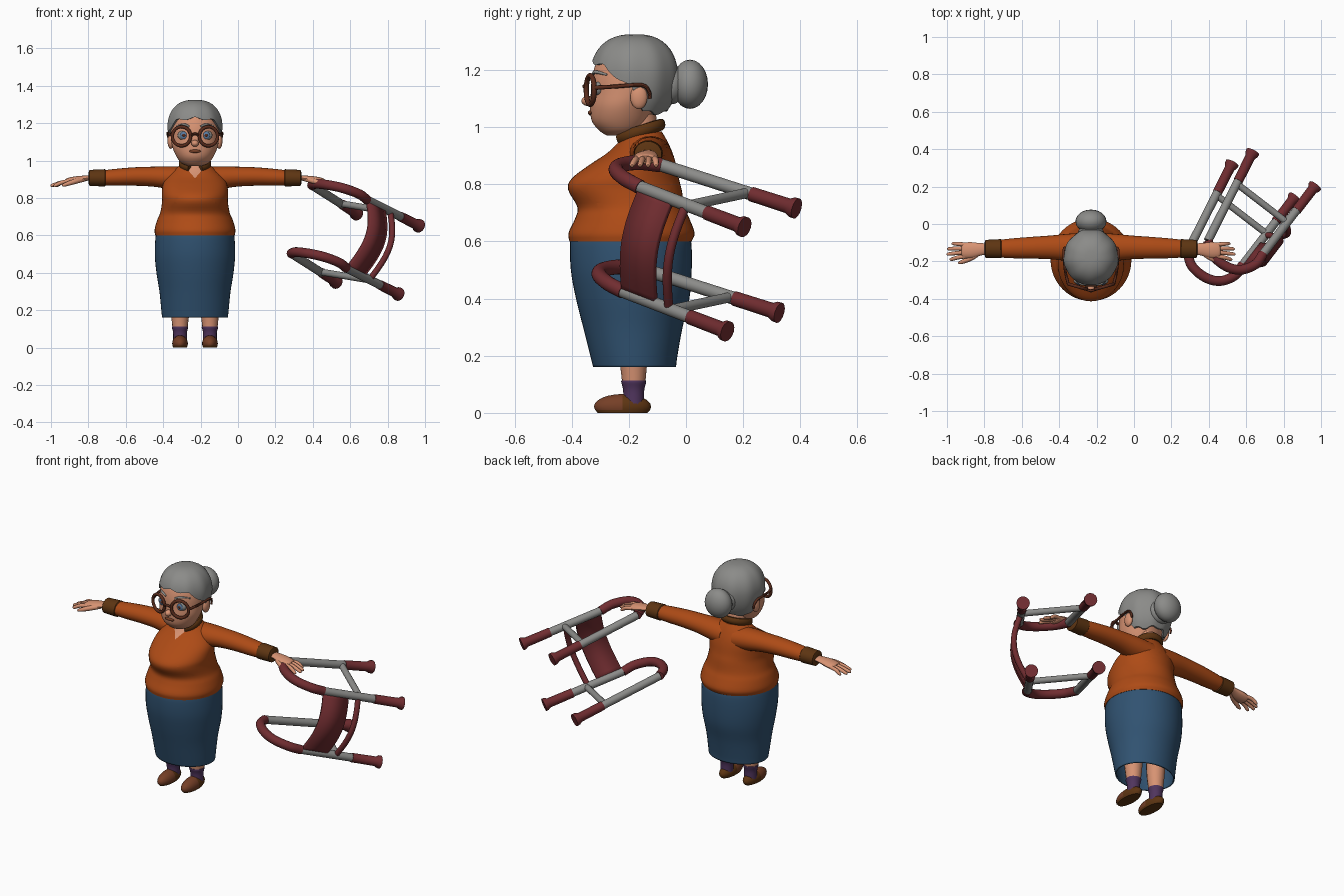
import bpy, bmesh, math
from mathutils import Vector, Matrix

cube = bpy.data.objects.get("Cube")
if cube:
    bpy.data.objects.remove(cube)

CX = -0.23  # centre line of the figure
parts = []


def material(name, r, g, b):
    m = bpy.data.materials.new(name)
    m.use_nodes = True
    m.diffuse_color = (r, g, b, 1)
    bsdf = next(n for n in m.node_tree.nodes if n.type == 'BSDF_PRINCIPLED')
    bsdf.inputs["Base Color"].default_value = (r, g, b, 1)
    bsdf.inputs["Roughness"].default_value = 0.8
    return m


ORANGE = material("sweater orange", .42, .07, .008)
TRIM = material("trim brown", .11, .035, .006)
SKIN = material("skin", .68, .29, .17)
GREY = material("grey", .26, .26, .25)
BLUE = material("skirt blue", .03, .085, .165)
RED = material("dark red", .165, .026, .03)
PURPLE = material("sock purple", .08, .035, .11)
SHOE = material("shoe brown", .18, .05, .02)
FRAME = material("frame brown", .1, .025, .012)
EYE = material("eye blue", .1, .2, .36)


def finish(name, bm, *mats):
    bmesh.ops.recalc_face_normals(bm, faces=bm.faces)
    me = bpy.data.meshes.new(name)
    bm.to_mesh(me)
    bm.free()
    for m in mats:
        me.materials.append(m)
    ob = bpy.data.objects.new(name, me)
    bpy.context.scene.collection.objects.link(ob)
    parts.append(ob)
    return ob


def spline(rows, k):
    """Catmull-Rom resampling of equal-length rows."""
    rows = [Vector(r) for r in rows]
    out = []
    for i in range(len(rows) - 1):
        b, c = rows[i], rows[i + 1]
        a = rows[i - 1] if i else b * 2 - c
        d = rows[i + 2] if i + 2 < len(rows) else c * 2 - b
        for j in range(k):
            t = j / k
            out.append(0.5 * (b * 2 + (c - a) * t + (a * 2 - b * 5 + c * 4 - d) * t * t
                              + (b * 3 - a - c * 3 + d) * t ** 3))
    return out + [rows[-1]]


def skin_rings(rings, caps):
    """Bridge rings of points with quads."""
    bm = bmesh.new()
    vs = [[bm.verts.new(p) for p in ring] for ring in rings]
    n = len(vs[0])
    for lo, hi in zip(vs, vs[1:]):
        for i in range(n):
            bm.faces.new((lo[i], lo[(i + 1) % n], hi[(i + 1) % n], hi[i]))
    if caps:
        bm.faces.new(vs[0])
        bm.faces.new(vs[-1])
    return bm


def loft(rows, caps=True, n=48, k=4):
    """Upright body: rows of height, front y, back y, half width."""
    rings = []
    for z, f, b, w in spline(rows, k):
        rings.append([(CX + w * math.cos(a), (f + b) / 2 + (b - f) / 2 * math.sin(a), z)
                      for a in (2 * math.pi * i / n for i in range(n))])
    return skin_rings(rings, caps)


def tube(name, rows, mat, k=4, n=16, flat=1.0):
    """Tube along rows of x, y, z, radius; flat scales its height."""
    rows = spline(rows, k)
    pts = [Vector(r[:3]) for r in rows]
    along = (pts[-1] - pts[0]).normalized()
    up = Vector((0, 1, 0)) if abs(along.z) > .75 else Vector((0, 0, 1))
    rings = []
    for i, p in enumerate(pts):
        t = (pts[min(i + 1, len(pts) - 1)] - pts[max(i - 1, 0)]).normalized()
        side = t.cross(up).normalized()
        top = side.cross(t)
        rings.append([p + rows[i][3] * (side * math.cos(a) + top * math.sin(a) * flat)
                      for a in (2 * math.pi * j / n for j in range(n))])
    return finish(name, skin_rings(rings, True), mat)


def ball(name, centre, size, mat, segs=24):
    bm = bmesh.new()
    bmesh.ops.create_uvsphere(bm, u_segments=segs, v_segments=segs // 2, radius=1)
    place = Matrix.Translation(Vector(centre)) @ Matrix.Diagonal((*size, 1))
    bmesh.ops.transform(bm, matrix=place, verts=bm.verts)
    return finish(name, bm, mat)


# Skirt, an open shell
skirt = finish("skirt", loft([(.62, -.39, 0, .2), (.6, -.405, .018, .21), (.5, -.403, .02, .215),
                              (.4, -.385, .012, .206), (.3, -.36, -.012, .19), (.2, -.335, -.03, .18),
                              (.16, -.325, -.035, .176)], caps=False), BLUE)
skirt.modifiers.new("cloth", 'SOLIDIFY').thickness = .008

# Sweater body with a V neck cut into its front
bm = loft([(.6, -.408, .02, .212), (.63, -.411, .03, .216), (.68, -.388, .012, .203), (.72, -.38, -.005, .186),
           (.78, -.412, -.015, .176), (.82, -.4, -.025, .177), (.87, -.335, -.035, .172),
           (.91, -.275, -.047, .15), (.95, -.235, -.065, .11), (.985, -.215, -.085, .07)])
tip = Vector((CX, 0, .905))
for s in (-1, 1):
    bmesh.ops.bisect_plane(bm, geom=bm.verts[:] + bm.edges[:] + bm.faces[:], plane_co=tip, plane_no=(s, 0, -.85))
for f in bm.faces:
    c = f.calc_center_median()
    if c.y < -.16 and abs(c.x - CX) < (c.z - tip.z) * .85:
        f.material_index = 1
finish("sweater", bm, ORANGE, SKIN)

# Neck and collar
tube("neck", [(CX, -.15, .93, .06), (CX, -.165, 1.04, .06)], SKIN)
collar = []
for i in range(13):
    a = math.radians(24 + 312 * i / 12)
    collar.append((CX + .072 * math.sin(a), -.163 - .076 * math.cos(a),
                   .985 - .024 * math.cos(a), .015))
tube("collar", collar, TRIM, k=3, n=10, flat=1.4)

# Head
finish("head", loft([(.97, -.275, -.21, .03), (.985, -.3, -.16, .07), (1.02, -.329, -.13, .098),
                     (1.07, -.336, -.11, .12), (1.12, -.333, -.075, .128), (1.18, -.328, -.06, .129),
                     (1.24, -.305, -.07, .115), (1.29, -.25, -.1, .07)]), SKIN)
ball("nose", (CX, -.343, 1.092), (.02, .023, .018), SKIN)
ball("lips", (CX, -.334, 1.05), (.032, .009, .009), SHOE)


def hairline(deg):
    marks = [(0, 1.228), (45, 1.215), (72, 1.16), (86, 1.14), (104, 1.06), (130, 1.045), (181, 1.06)]
    for (a, p), (b, q) in zip(marks, marks[1:]):
        if deg <= b:
            return p + (q - p) * (deg - a) / (b - a)


def hair_height(level):
    """Half height of the hair cap above or below its widest level."""
    return .14 if level > 0 else .18


# Hair cap reaching down to the hairline, with a turned-in edge
rings = []
for j in range(1, 18):
    ring = []
    for i in range(72):
        a = math.radians(i * 5)
        drop = hairline(abs((i * 5 + 180) % 360 - 180)) + .005 * math.cos(9 * a) - 1.185
        phi = math.acos(drop / hair_height(drop)) * min(j, 16) / 16
        c = math.cos(phi)
        r = math.sin(phi) ** .78 * (1 + .012 * math.cos(9 * a) * math.sin(phi)) * (.9 if j == 17 else 1)
        ring.append((CX + .146 * r * math.sin(a), -.18 - .153 * r * math.cos(a), 1.185 + hair_height(c) * c))
    rings.append(ring)
bm = skin_rings(rings, False)
bmesh.ops.holes_fill(bm, edges=[e for e in bm.edges if e.is_boundary and e.verts[0].co.z > 1.3])
finish("hair", bm, GREY)
ball("hair_bun", (CX, .014, 1.15), (.083, .063, .086), GREY)
ball("bun_base", (CX, -.05, 1.15), (.07, .05, .07), GREY)

# Walking frame: two bent tubes offset from each other
OFFSET = Vector((-.11, -.06, -.365))
FRONT_FOOT, BACK_FOOT = Vector((.97, .205, .65)), Vector((.636, .387, .715))
FRONT_TOP, BACK_TOP = Vector((.69, -.16, .79)), Vector((.395, -.09, .868))
GRIP = [FRONT_TOP, (.65, -.215, .82), (.57, -.245, .85), (.49, -.225, .868), (.42, -.165, .876), BACK_TOP]


def bar(name, points, radius, mat, shift, k=1):
    tube(name, [(*(Vector(p) + shift), radius) for p in points], mat, k=k)


for level, shift in (("upper", Vector()), ("lower", OFFSET)):
    bar(level + "_grip", GRIP, .026, RED, shift, k=5)
    for end, foot, top, share in (("front", FRONT_FOOT, FRONT_TOP, .36), ("back", BACK_FOOT, BACK_TOP, .33)):
        joint = foot.lerp(top, share)
        bar(f"{level}_{end}_tube", (joint, top), .023, GREY, shift)
        steps = ((0, .037), (.03, .036), (.06, .027), (share, .026))
        tube(f"{level}_{end}_foot", [(*(foot.lerp(top, t) + shift), r) for t, r in steps], RED, k=1)
    bar(level + "_brace", (BACK_FOOT.lerp(BACK_TOP, .36), FRONT_FOOT.lerp(FRONT_TOP, .54)), .018, GREY, shift)

# Bowed panel and bar joining the two bent tubes
BOW = Vector((.055, -.03, 0))
along = (FRONT_FOOT - FRONT_TOP).normalized()


def bowed(start):
    return [start + OFFSET * (i / 12) + BOW * math.sin(math.pi * i / 12) for i in range(13)]


bar("cross_bar", bowed(FRONT_FOOT.lerp(FRONT_TOP, .56)), .016, RED, Vector())
bm = bmesh.new()
rows = [[bm.verts.new(p + along * w) for w in (-.075, .075)] for p in bowed(FRONT_FOOT.lerp(FRONT_TOP, .84))]
for (a, b), (c, d) in zip(rows, rows[1:]):
    bm.faces.new((a, b, d, c))
panel = finish("cross_panel", bm, RED)
solid = panel.modifiers.new("plate", 'SOLIDIFY')
solid.thickness, solid.offset = .022, 0

# Everything that comes in pairs
for s, side in ((-1, "right"), (1, "left")):
    def px(d):
        return CX + s * d

    def limb(name, rows, mat, **kw):
        return tube(f"{side}_{name}", [(px(d), y, z, r) for d, y, z, r in rows], mat, **kw)

    # Arm, cuff and hand
    limb("sleeve", [(.04, -.125, .9, .078), (.13, -.125, .908, .072), (.22, -.125, .914, .063),
                    (.32, -.127, .915, .058), (.42, -.13, .911, .053), (.49, -.132, .908, .047)],
         ORANGE, n=24, flat=.85)
    limb("cuff", [(.478, -.132, .908, .046), (.482, -.132, .908, .051), (.564, -.133, .907, .048),
                  (.57, -.133, .907, .03)], TRIM, k=1, n=24, flat=.9)
    limb("palm", [(.55, -.133, .907, .029), (.59, -.135, .905, .033), (.64, -.14, .896, .043),
                  (.68, -.142, .888, .041), (.69, -.142, .886, .03)], SKIN, flat=.45)
    for i, finger in enumerate(("little", "ring", "middle", "index")):
        y, reach = -.112 - .02 * i, (.745, .768, .772, .755)[i]
        limb(finger + "_finger", [(.66, y, .891, .011), (.71, y * 1.2 + .028, .884, .011),
                                  (reach - .01, y * 1.4 + .052, .868, .009), (reach, y * 1.4 + .052, .865, .004)],
             SKIN, n=10)
    limb("thumb", [(.59, -.15, .9, .012), (.64, -.182, .889, .014), (.69, -.203, .873, .011),
                   (.71, -.208, .866, .005)], SKIN, n=10)

    # Leg, sock and shoe
    limb("leg", [(.085, -.185, .36, .06), (.08, -.184, .2, .05), (.08, -.183, .13, .043), (.08, -.183, .1, .04)], SKIN)
    limb("sock", [(.08, -.183, .114, .036), (.08, -.183, .11, .044), (.08, -.183, .08, .037),
                  (.08, -.183, .03, .037)], PURPLE)
    shoe = ball(side + "_shoe", (px(.08), -.222, .022), (.042, .1, .044), SHOE)
    shoe.data.materials.append(TRIM)
    for v in shoe.data.vertices:
        v.co.z = max(v.co.z, 0)
    for f in shoe.data.polygons:
        if f.center.y > -.215 or f.center.z < .012:
            f.material_index = 1

    # Ear, eye and brow
    ball(side + "_ear", (px(.13), -.165, 1.105), (.017, .03, .042), SKIN)
    ball(side + "_eye", (px(.06), -.305, 1.135), (.033, .018, .026), GREY)
    ball(side + "_iris", (px(.06), -.32, 1.135), (.02, .006, .02), EYE)
    ball(side + "_pupil", (px(.06), -.324, 1.135), (.009, .004, .009), FRAME)
    limb("brow", [(.03, -.326, 1.182, .005), (.06, -.317, 1.193, .006), (.1, -.275, 1.183, .004)], GREY, n=8)

    # Spectacles
    bpy.ops.mesh.primitive_torus_add(major_radius=.051, minor_radius=.009, major_segments=32, minor_segments=10,
                                     location=(px(.072), -.335, 1.13),
                                     rotation=(math.pi / 2, 0, s * math.radians(16)))
    rim = bpy.context.object
    rim.name = side + "_spectacle_rim"
    rim.data.materials.append(FRAME)
    parts.append(rim)
    limb("temple", [(.122, -.318, 1.138, .008), (.138, -.25, 1.142, .007), (.146, -.155, 1.147, .007),
                    (.142, -.13, 1.125, .007), (.138, -.127, 1.1, .006)], FRAME, n=8)
tube("spectacle_bridge", [(CX - .026, -.35, 1.135, .007), (CX, -.356, 1.143, .007), (CX + .026, -.35, 1.135, .007)],
     FRAME, n=8)

# Smooth shading with crisp edges
bpy.ops.object.select_all(action='DESELECT')
for ob in parts:
    ob.select_set(True)
bpy.context.view_layer.objects.active = parts[0]
bpy.ops.object.shade_smooth_by_angle(angle=math.radians(45))
